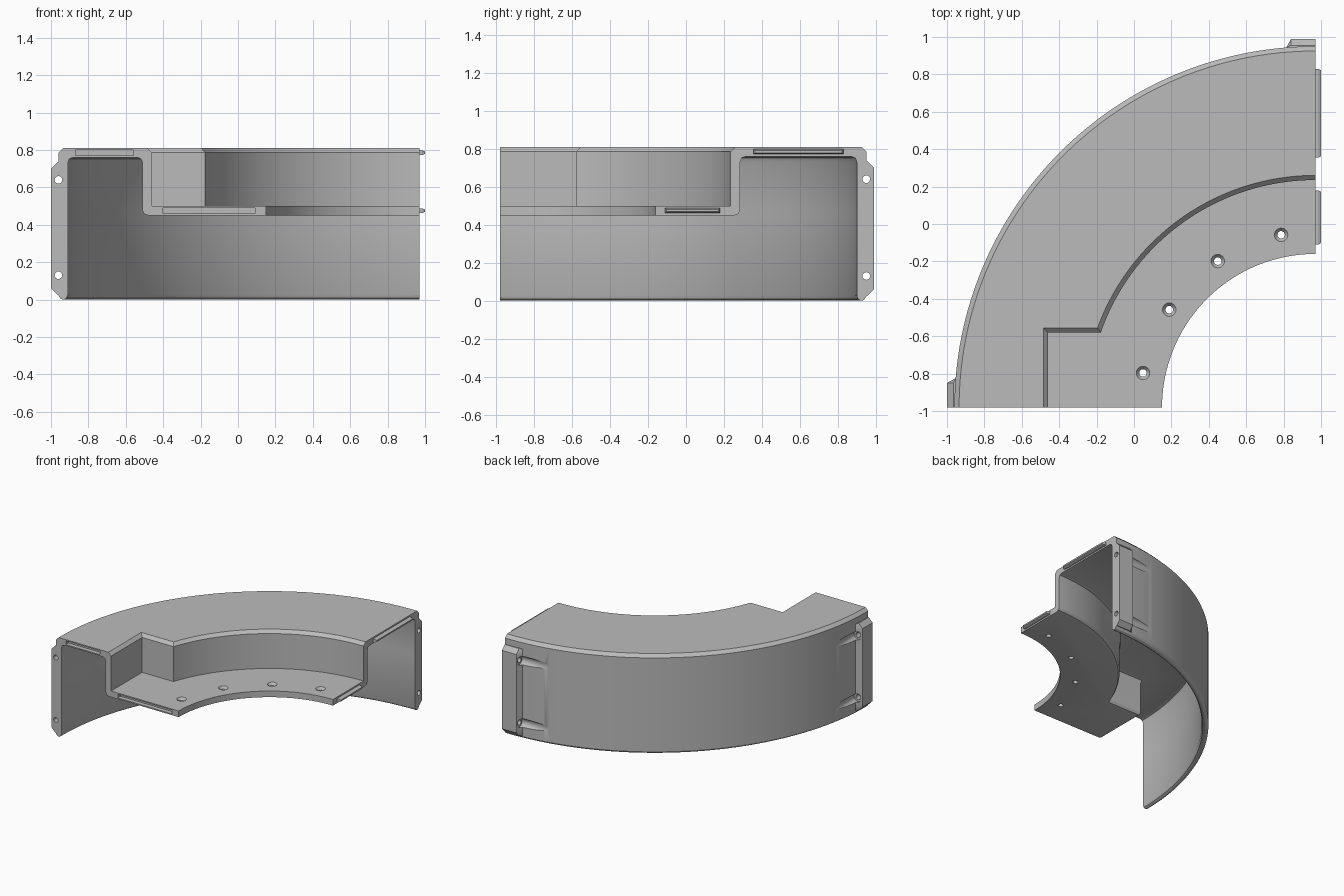
import bpy, bmesh, math
from mathutils import Matrix, Vector

if "Cube" in bpy.data.objects:
    bpy.data.objects.remove(bpy.data.objects["Cube"])

CX, CY = 0.97, -0.98          # centre of the quarter ring
OUT, IN = 1.93, 0.82          # outer wall and shelf edge radii
STEP = 1.215                  # riser radius
FAR = 1.1                     # cutters reach past the ends

grey = bpy.data.materials.new("plain grey")
grey.use_nodes = True
grey.diffuse_color = (0.5, 0.5, 0.5, 1)
grey.node_tree.nodes["Principled BSDF"].inputs["Base Color"].default_value = (0.5, 0.5, 0.5, 1)


def arc(r, start=0.0, end=math.pi / 2, n=64):
    """Points on the quarter ring, from the front end to the back end."""
    pts = []
    for i in range(n + 1):
        a = start + (end - start) * i / n
        pts.append((CX - r * math.cos(a), CY + r * math.sin(a)))
    return pts


def loft(name, rings, transform=Matrix()):
    """Closed solid through matching outlines, given as (height, points)."""
    bm = bmesh.new()
    loops = [[bm.verts.new((x, y, z)) for x, y in pts] for z, pts in rings]
    for a, b in zip(loops, loops[1:]):
        for i in range(len(a)):
            j = (i + 1) % len(a)
            bm.faces.new((a[i], a[j], b[j], b[i]))
    bm.faces.new(loops[0][::-1])
    bm.faces.new(loops[-1])
    bm.transform(transform)
    bmesh.ops.recalc_face_normals(bm, faces=bm.faces)
    mesh = bpy.data.meshes.new(name)
    bm.to_mesh(mesh)
    bm.free()
    mesh.materials.append(grey)
    obj = bpy.data.objects.new(name, mesh)
    bpy.context.collection.objects.link(obj)
    return obj


def combine(target, tool, operation="DIFFERENCE"):
    mod = target.modifiers.new("combine", "BOOLEAN")
    mod.operation, mod.solver, mod.object = operation, "EXACT", tool
    bpy.context.view_layer.objects.active = target
    bpy.ops.object.modifier_apply(modifier=mod.name)
    bpy.data.objects.remove(tool)


def rect(x0, x1, y0, y1):
    return [(x0, y0), (x1, y0), (x1, y1), (x0, y1)]


def circle(r, n=24):
    return [(r * math.cos(2 * math.pi * i / n), r * math.sin(2 * math.pi * i / n)) for i in range(n)]


def box(name, x0, x1, y0, y1, z0, z1):
    return loft(name, [(z0, rect(x0, x1, y0, y1)), (z1, rect(x0, x1, y0, y1))])


def riser_line(d):
    """Plan of the riser with its square jog, moved outward by d."""
    r, y = STEP + d, d - 0.58
    x = -0.46 - d
    start = math.asin((y - CY) / r)
    return [(x, -FAR), (x, y)] + arc(r, start) + [(FAR, CY + r)]


def ring_plan(r):
    return arc(r) + arc(IN)[::-1]


def cavity_plan(d, r):
    return riser_line(d) + [(FAR, CY + r)] + arc(r)[::-1] + [(CX - r, -FAR)]


def inside_plan(r):
    return [(CX - r, -FAR)] + arc(r) + [(FAR, CY + r), (FAR, -FAR)]


# Outer block with chamfered top and rounded foot
cover = loft("curved_cover", [(z, ring_plan(OUT - d)) for z, d in (
    (0, 0.022), (0.007, 0.009), (0.022, 0), (0.785, 0), (0.81, 0.025))])

# Step down to the shelf, chamfered along its top edge
combine(cover, loft("step_cutter", [(z, riser_line(d) + [(FAR, -FAR)]) for z, d in (
    (0.5, 0), (0.785, 0), (0.82, 0.035))]))

# Open underside below the shelf
combine(cover, loft("underside_cutter", [(z, inside_plan(r)) for z, r in (
    (-0.05, 1.9), (0, 1.9), (0.008, 1.887), (0.025, 1.88), (0.45, 1.88))]))

# Raised hollow under the top, with filleted corners
combine(cover, loft("hollow_cutter", [(z, cavity_plan(d, r)) for z, d, r in (
    (0.4, 0.02, 1.86), (0.45, 0.02, 1.88), (0.457, 0.04, 1.88), (0.475, 0.05, 1.88),
    (0.73, 0.05, 1.88), (0.752, 0.058, 1.872), (0.76, 0.08, 1.85))]))

# Joining flanges with screw holes and driver channels at both ends
front_end = Matrix.Translation((CX, CY, 0))
swap = Matrix(((0, -1, 0, 0), (-1, 0, 0, 0), (0, 0, 1, 0), (0, 0, 0, 1)))
ends = (front_end, front_end @ swap)


def flange_plan(w):
    return [(-1.9, 0), (-w, 0), (-w, 0.13), (-1.925, 0.155), (-1.9, 0.155)]


for end in ends:
    combine(cover, loft("end_flange", [(z, flange_plan(w)) for z, w in (
        (0.025, 1.935), (0.06, 1.97), (0.7, 1.97), (0.735, 1.935))], end), "UNION")
for end in ends:
    for z in (0.13, 0.64):
        along = end @ Matrix.Translation((-OUT, 0, z)) @ Matrix.Rotation(-math.pi / 2, 4, "X")
        combine(cover, loft("hole_cutter", [(h, circle(0.02)) for h in (-0.05, 0.2)], along))
        combine(cover, loft("channel_cutter", [(h, circle(0.036)) for h in (0.13, 0.6)], along))

# Countersunk holes along the shelf
for k in range(4):
    a = math.radians(11.25 + 22.5 * k)
    place = Matrix.Translation((CX - 0.94 * math.cos(a), CY + 0.94 * math.sin(a), 0))
    combine(cover, loft("shelf_hole_cutter", [(z, circle(r)) for z, r in (
        (0.4, 0.02), (0.48, 0.02), (0.5, 0.036), (0.52, 0.036))], place))

# Slots in the front end
for x0, x1, z in ((-0.87, -0.56, 0.785), (-0.4, 0.09, 0.475)):
    combine(cover, box("slot_cutter", x0, x1, -1.05, CY + 0.035, z - 0.015, z + 0.015))

# Matching tongues on the back end, tapered to the tip
parts = [cover]
for name, y0, y1, z in (("top_tongue", 0.355, 0.83, 0.785), ("shelf_tongue", -0.11, 0.18, 0.475)):
    place = Matrix.Translation((0, 0, z)) @ Matrix.Rotation(math.pi / 2, 4, "Y")
    parts.append(loft(name, [(x, rect(-t, t, y0 + e, y1 - e)) for x, t, e in (
        (0.96, 0.013, 0), (0.985, 0.013, 0), (1.0, 0.006, 0.008))], place))

bpy.ops.object.select_all(action="DESELECT")
for part in parts:
    part.select_set(True)
bpy.context.view_layer.objects.active = cover
bpy.ops.object.shade_smooth_by_angle(angle=math.radians(25))
